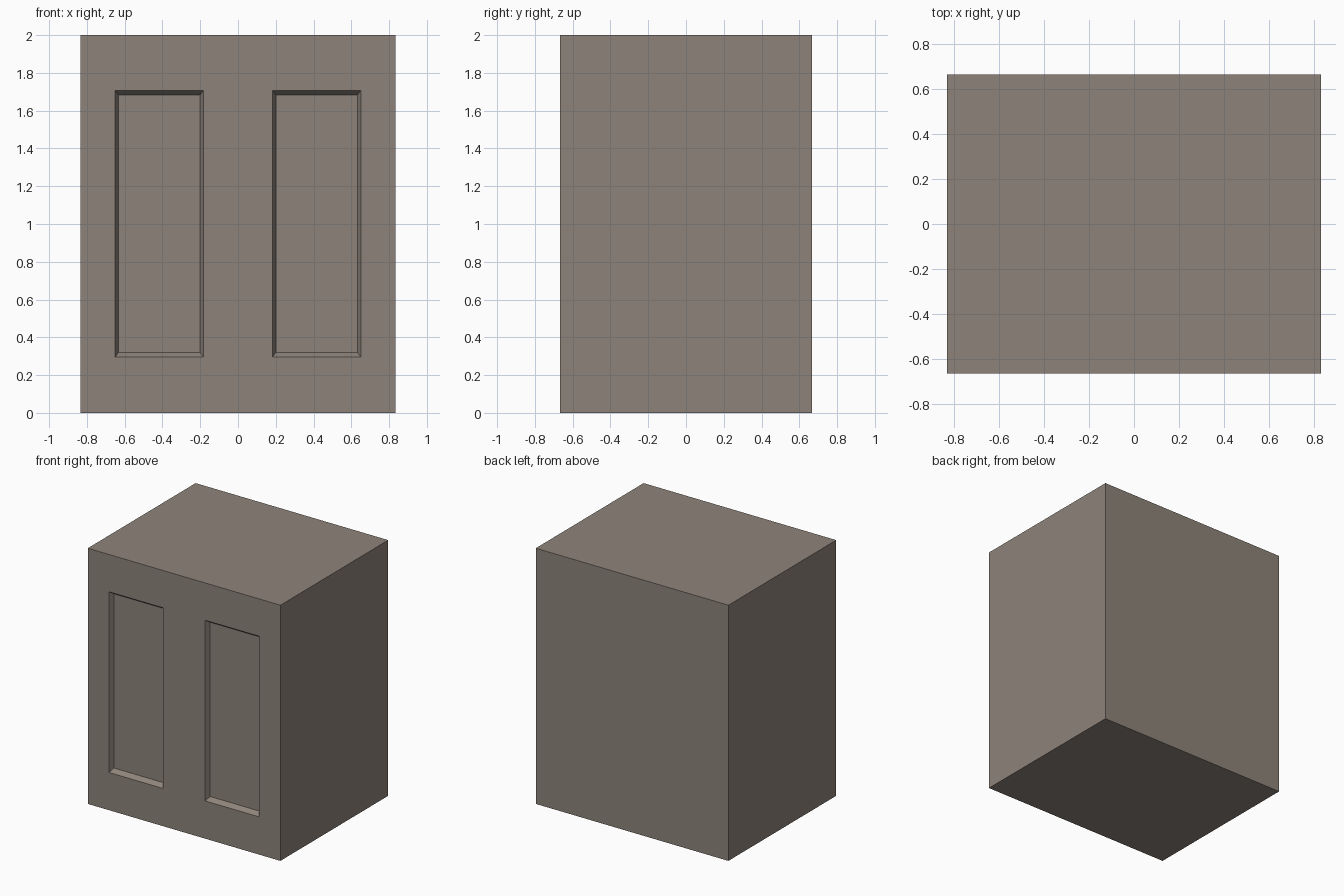
import bpy, bmesh
from mathutils import Vector

if "Cube" in bpy.data.objects:
    bpy.data.objects.remove(bpy.data.objects["Cube"])

W, D, H = 1.667, 1.333, 2.0
X_IN, X_OUT, Z_LO, Z_HI = 0.183, 0.65, 0.295, 1.708   # panel openings
INSET_X, INSET_Z, DEPTH = 0.017, 0.025, 0.037         # sloped recess walls

# Plain cabinet block
bm = bmesh.new()
bmesh.ops.create_cube(bm, size=1)
for v in bm.verts:
    v.co = Vector((v.co.x * W, v.co.y * D, (v.co.z + 0.5) * H))

# Cut lines around the two front panels
cuts = [((x, 0, 0), (1, 0, 0)) for x in (-X_OUT, -X_IN, X_IN, X_OUT)]
cuts += [((0, 0, z), (0, 0, 1)) for z in (Z_LO, Z_HI)]
for co, no in cuts:
    bmesh.ops.bisect_plane(bm, geom=bm.verts[:] + bm.edges[:] + bm.faces[:],
                           plane_co=co, plane_no=no)

# Sink each panel with sloping sides
bm.normal_update()
panels = [f for f in bm.faces if f.normal.y < -0.9
          and X_IN < abs(f.calc_center_median().x) < X_OUT
          and Z_LO < f.calc_center_median().z < Z_HI]
for panel in panels:
    new = bmesh.ops.extrude_discrete_faces(bm, faces=[panel])["faces"][0]
    c = new.calc_center_median()
    for v in new.verts:
        v.co.x += INSET_X if v.co.x < c.x else -INSET_X
        v.co.z += INSET_Z if v.co.z < c.z else -INSET_Z
        v.co.y += DEPTH

bmesh.ops.recalc_face_normals(bm, faces=bm.faces[:])
mesh = bpy.data.meshes.new("panelled_block")
bm.to_mesh(mesh)
bm.free()
block = bpy.data.objects.new("panelled_block", mesh)
bpy.context.collection.objects.link(block)

# Warm grey-brown surface
mat = bpy.data.materials.new("warm_grey")
mat.diffuse_color = (0.27, 0.23, 0.195, 1)
mat.use_nodes = True
mat.node_tree.nodes["Principled BSDF"].inputs["Base Color"].default_value = mat.diffuse_color
mesh.materials.append(mat)
